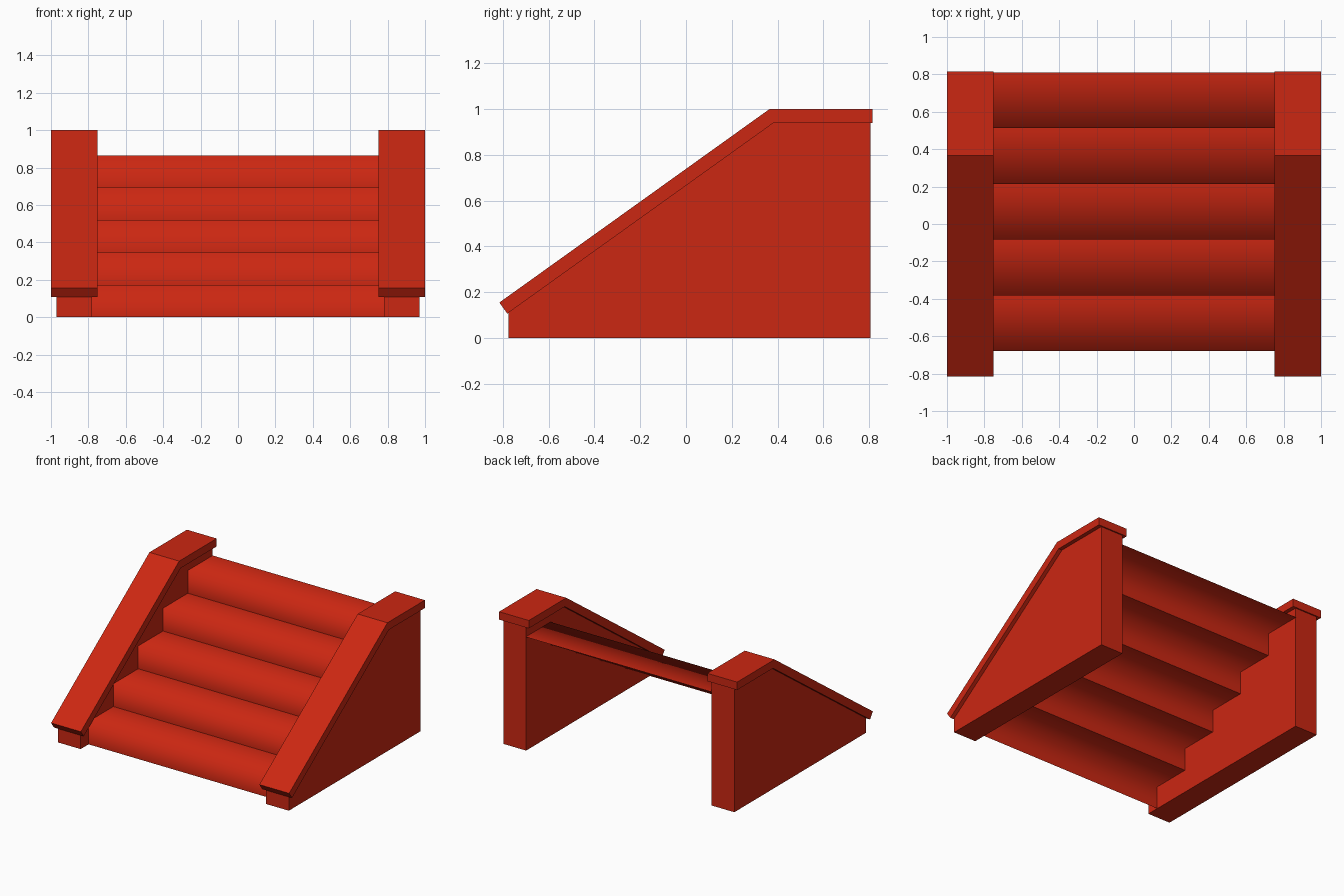
import bpy
import bmesh

cube = bpy.data.objects.get("Cube")
if cube:
    bpy.data.objects.remove(cube, do_unlink=True)

red = bpy.data.materials.new("brick_red")
red.use_nodes = True
color = (0.6, 0.02, 0.006, 1)
red.diffuse_color = color
red.node_tree.nodes["Principled BSDF"].inputs["Base Color"].default_value = color


def make_object(name, bm):
    mesh = bpy.data.meshes.new(name)
    bm.to_mesh(mesh)
    bm.free()
    mesh.materials.append(red)
    obj = bpy.data.objects.new(name, mesh)
    bpy.context.collection.objects.link(obj)
    return obj


def extrude_profile(name, profile, x0, x1):
    """Closed solid from a (y, z) outline, extruded along x."""
    bm = bmesh.new()
    face = bm.faces.new([bm.verts.new((x0, y, z)) for y, z in profile])
    result = bmesh.ops.extrude_face_region(bm, geom=[face])
    verts = [v for v in result["geom"] if isinstance(v, bmesh.types.BMVert)]
    bmesh.ops.translate(bm, verts=verts, vec=(x1 - x0, 0, 0))
    bmesh.ops.recalc_face_normals(bm, faces=bm.faces)
    return make_object(name, bm)


# Side walls and their sloping caps
wall = [(-0.775, 0), (0.805, 0), (0.805, 0.95), (0.38, 0.95), (-0.775, 0.12)]
cap = [(-0.78, 0.107), (0.383, 0.94), (0.815, 0.94),
       (0.815, 1.0), (0.365, 1.0), (-0.815, 0.155)]
for side, sign in (("left", 1), ("right", -1)):
    extrude_profile(side + "_wall", wall, sign * 0.78, sign * 0.97)
    extrude_profile(side + "_cap", cap, sign * 0.75, sign * 1.0)

# Stairs: an open folded sheet, soft at each nosing and sharp at each inner corner
STEPS, RISE, RUN, FRONT, HALF = 5, 0.173, 0.298, -0.68, 0.78
points = []
for i in range(STEPS):
    y = FRONT + i * RUN
    points += [(y, i * RISE), (y, (i + 1) * RISE)]
points.append((FRONT + STEPS * RUN, STEPS * RISE))

bm = bmesh.new()
rows = [[bm.verts.new((x, y, z)) for x in (-HALF, HALF)] for y, z in points]
for a, b in zip(rows, rows[1:]):
    bm.faces.new((a[0], a[1], b[1], b[0])).smooth = True
for row in rows[::2]:
    bm.edges.get(row).smooth = False
make_object("stairs", bm)
